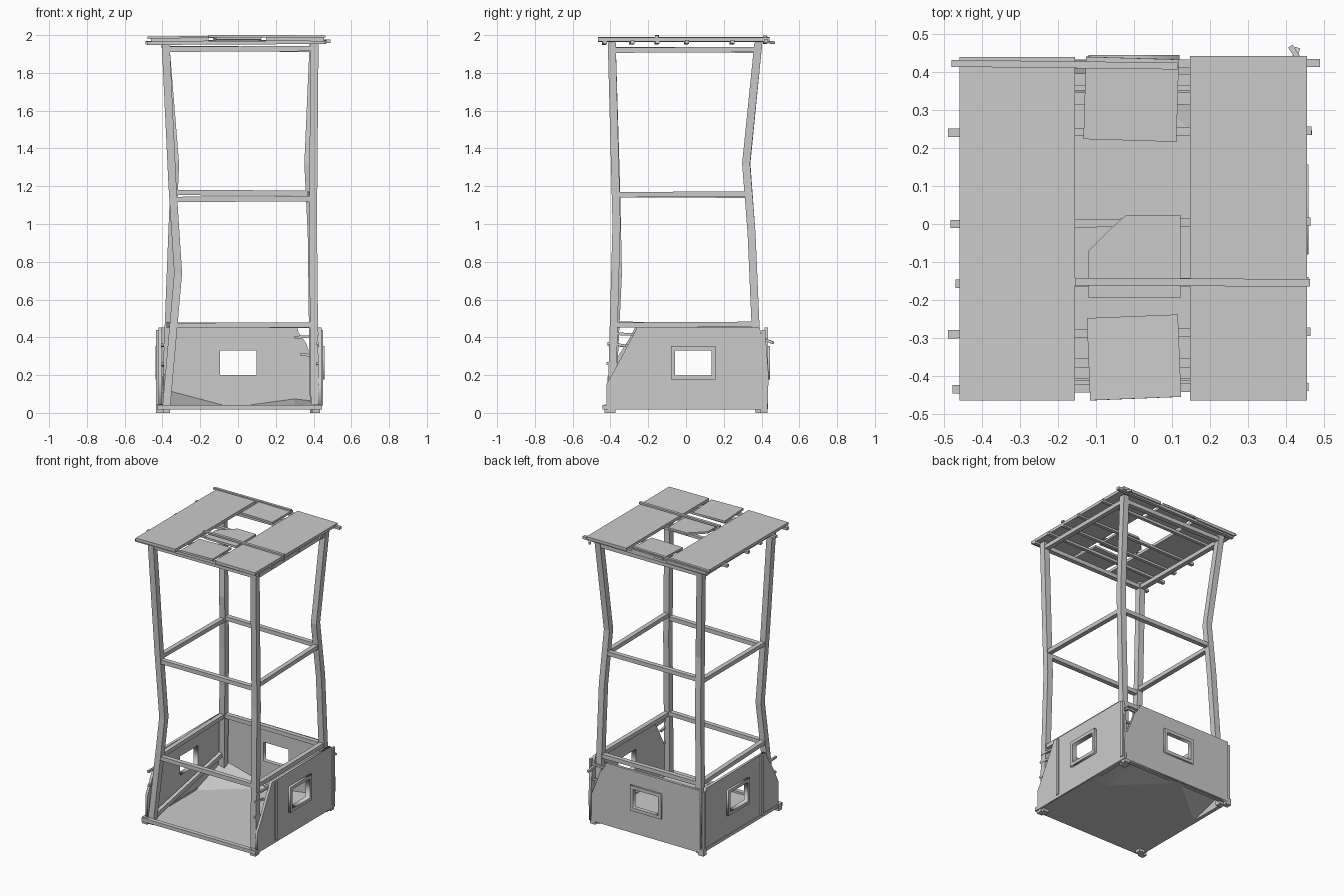
import bpy, bmesh
from mathutils import Vector, Matrix

if "Cube" in bpy.data.objects:
    bpy.data.objects.remove(bpy.data.objects["Cube"])


def finish(name, bm):
    bmesh.ops.recalc_face_normals(bm, faces=bm.faces)
    me = bpy.data.meshes.new(name)
    bm.to_mesh(me)
    bm.free()
    ob = bpy.data.objects.new(name, me)
    bpy.context.collection.objects.link(ob)
    return ob


def box(name, x, y, z, rot=(0, 0, 0)):
    """Box from (min, max) pairs, turned about its centre."""
    bm = bmesh.new()
    bmesh.ops.create_cube(bm, size=1)
    ob = finish(name, bm)
    ob.data.transform(Matrix.Diagonal((x[1] - x[0], y[1] - y[0], z[1] - z[0], 1)))
    ob.location = (sum(x) / 2, sum(y) / 2, sum(z) / 2)
    ob.rotation_euler = rot
    return ob


def beam(name, a, b, w, h):
    """Square timber between two points."""
    a, b = Vector(a), Vector(b)
    d = (b - a).normalized()
    side = d.cross(Vector((0, 0, 1))).normalized()
    up = side.cross(d)
    bm = bmesh.new()
    bmesh.ops.create_cube(bm, size=1)
    rot = Matrix((d, side, up)).transposed().to_4x4()
    scale = Matrix.Diagonal(((b - a).length, w, h, 1))
    bm.transform(Matrix.Translation((a + b) / 2) @ rot @ scale)
    return finish(name, bm)


def post(name, path, w=0.042):
    """Crooked post: square section swept up a path."""
    bm = bmesh.new()
    h = w / 2
    rings = [[bm.verts.new((x + i * h, y + j * h, z))
              for i, j in ((-1, -1), (1, -1), (1, 1), (-1, 1))] for x, y, z in path]
    for lo, hi in zip(rings, rings[1:]):
        for k in range(4):
            n = (k + 1) % 4
            bm.faces.new((lo[k], lo[n], hi[n], hi[k]))
    bm.faces.new(rings[0])
    bm.faces.new(rings[-1])
    return finish(name, bm)


def sheet(name, loops, at, thick, side):
    """Flat sheet with holes; loops are (u, z) outlines, side picks the x or y plane."""
    cu = bpy.data.curves.new(name, 'CURVE')
    cu.dimensions = '2D'
    cu.fill_mode = 'BOTH'
    cu.extrude = thick / 2
    for pts in loops:
        sp = cu.splines.new('POLY')
        sp.points.add(len(pts) - 1)
        for p, (u, v) in zip(sp.points, pts):
            p.co = (u, v, 0, 1)
        sp.use_cyclic_u = True
    tmp = bpy.data.objects.new(name + "_outline", cu)
    bpy.context.collection.objects.link(tmp)
    me = bpy.data.meshes.new_from_object(tmp)
    bpy.data.objects.remove(tmp)
    if side == 'x':
        m = Matrix(((0, 0, 1, at), (1, 0, 0, 0), (0, 1, 0, 0), (0, 0, 0, 1)))
    else:
        m = Matrix(((1, 0, 0, 0), (0, 0, -1, at), (0, 1, 0, 0), (0, 0, 0, 1)))
    me.transform(m)
    ob = bpy.data.objects.new(name, me)
    bpy.context.collection.objects.link(ob)
    return ob


def rect(u0, u1, v0, v1):
    return [(u0, v0), (u1, v0), (u1, v1), (u0, v1)]


# Corner posts
paths = {
    "front_left": [(-.382, -.395, 0), (-.317, -.36, .74), (-.347, -.37, 1.2), (-.383, -.393, 1.96)],
    "front_right": [(.407, -.395, 0), (.397, -.368, 1.0), (.405, -.393, 1.96)],
    "back_right": [(.402, .388, 0), (.39, .347, .95), (.372, .318, 1.32), (.4, .383, 1.96)],
    "back_left": [(-.385, .388, 0), (-.348, .347, .95), (-.333, .32, 1.32), (-.385, .383, 1.96)],
}
for key, path in paths.items():
    post(key + "_post", path)
    x, y, _ = path[0]
    sx, sy = (1 if x > 0 else -1), (1 if y > 0 else -1)
    box(key + "_foot", sorted((sx * .395, sx * .435)), sorted((sy * .395, sy * .432)), (0, .045))


def on_post(key, z):
    """Point on a post centre line at height z."""
    for a, b in zip(paths[key], paths[key][1:]):
        if a[2] <= z <= b[2]:
            return Vector(a).lerp(Vector(b), (z - a[2]) / (b[2] - a[2]))


# Rails tying the posts together at three heights
ring = ["front_left", "front_right", "back_right", "back_left"]
for level, heights in (("low", (.462, .465, .462, .465)), ("mid", (1.13, 1.155, 1.163, 1.152)),
                       ("top", (1.925, 1.92, 1.925, 1.92))):
    for i, z in enumerate(heights):
        a, b = ring[i], ring[(i + 1) % 4]
        beam(f"{level}_rail_{i}", on_post(a, z), on_post(b, z + .004), .032, .028)

# Floor sheet with buckled back corners
bm = bmesh.new()
lift = {(0, 2): .10, (3, 2): .03, (2, 2): .045}
grid = [[bm.verts.new((x, y, .03 + lift.get((i, j), 0)))
         for j, y in enumerate((-.43, .1, .42))] for i, x in enumerate((-.41, -.03, .3, .425))]
for i in range(3):
    for j in range(2):
        bm.faces.new((grid[i][j], grid[i + 1][j], grid[i + 1][j + 1], grid[i][j + 1]))
bmesh.ops.triangulate(bm, faces=bm.faces)
finish("floor", bm).modifiers.new("thick", 'SOLIDIFY').thickness = .012

# Base frame
box("front_sill", (-.43, .445), (-.442, -.412), (.018, .043))
box("back_sill", (-.42, .435), (.395, .42), (.018, .04))
box("left_sill", (-.425, -.4), (-.43, .42), (.018, .04))
box("right_sill", (.41, .435), (-.43, .42), (.018, .04))
beam("left_brace", (-.375, -.37, .05), (-.385, .375, .19), .025, .03)

# Torn wall sheets with window openings
side_hole = rect(-.058, .135, .198, .33)
back_hole = rect(-.095, .097, .2, .33)
sheet("right_wall", [[(-.42, .02), (.432, .02), (.437, .2), (.425, .36), (.4, .41), (.39, .452),
                      (-.26, .452), (-.275, .42), (-.385, .215), (-.42, .155)], side_hole],
      .433, .018, 'x')
sheet("left_wall", [[(-.415, .02), (.40, .02), (.415, .1), (.395, .16), (.41, .3), (.38, .452),
                     (-.27, .452), (-.29, .41), (-.36, .3), (-.415, .19)], side_hole],
      -.412, .018, 'x')
sheet("back_wall", [[(-.41, .02), (.425, .02), (.425, .2), (.385, .3), (.36, .37), (.32, .425),
                     (.315, .452), (-.41, .452)], back_hole], .424, .018, 'y')

# Window frames
side_frame = [rect(-.08, .157, .176, .353), side_hole]
sheet("right_window_frame", side_frame, .45, .018, 'x')
sheet("left_window_frame", side_frame, -.428, .016, 'x')
sheet("back_window_frame", [rect(-.12, .12, .178, .353), back_hole], .438, .014, 'y')

# Short broken laths showing through the torn corners
for i, (a, b) in enumerate([
        ((.42, -.415, .37), (.42, -.32, .355)), ((.42, -.42, .262), (.42, -.36, .258)),
        ((.42, -.4, .42), (.42, -.27, .415)), ((-.4, -.415, .36), (-.4, -.3, .355)),
        ((-.4, -.41, .26), (-.4, -.33, .25)), ((.30, .412, .40), (.44, .412, .408)),
        ((.33, .412, .31), (.44, .412, .3)), ((.41, .39, .4), (.43, .462, .37))]):
    beam(f"lath_{i}", a, b, .014, .014)
for s, x in (("left", -.427), ("right", .441)):
    for j, y in enumerate((-.23, .40)):
        box(f"{s}_wall_batten_{j}", (x - .008, x + .008), (y, y + .022), (.04, .44))

# Roof panels
box("left_roof_panel", (-.46, -.155), (-.465, .44), (1.966, 1.986), (0, -.012, 0))
box("right_roof_panel", (.148, .455), (-.465, .443), (1.968, 1.988), (0, .006, 0))
box("back_roof_patch", (-.13, .115), (.22, .437), (1.974, 1.988), (.02, 0, -.03))
box("front_roof_patch", (-.12, .12), (-.46, -.243), (1.974, 1.988), (-.02, 0, .04))
bm = bmesh.new()
face = bm.faces.new([bm.verts.new((x, y, 1.966)) for x, y in (
    (-.12, -.195), (.122, -.195), (.122, .024), (-.02, .024), (-.065, -.015), (-.12, -.07))])
ext = bmesh.ops.extrude_face_region(bm, geom=[face])
for v in ext["geom"]:
    if isinstance(v, bmesh.types.BMVert):
        v.co.z += .014
finish("middle_roof_patch", bm)

# Roof battens, mostly below the panels, two partly on top
for i, (y, x0, x1, z) in enumerate([
        (.24, -.49, .468, 1.959), (0, -.483, .465, 1.96), (-.157, -.47, .46, 1.96),
        (-.29, -.49, .465, 1.958), (-.435, -.478, .46, 1.957), (.418, -.46, .49, 1.963)]):
    beam(f"roof_batten_{i}", (x0, y, z), (x1, y + .006, z + .005), .022, .018)
beam("roof_top_batten_back", (-.48, .423, 1.986), (.115, .416, 1.993), .018, .012)
beam("roof_top_batten_front", (-.155, -.152, 1.994), (.463, -.155, 1.993), .02, .012)
beam("roof_stick", (.43, .44, 1.962), (.412, .468, 1.96), .014, .014)
